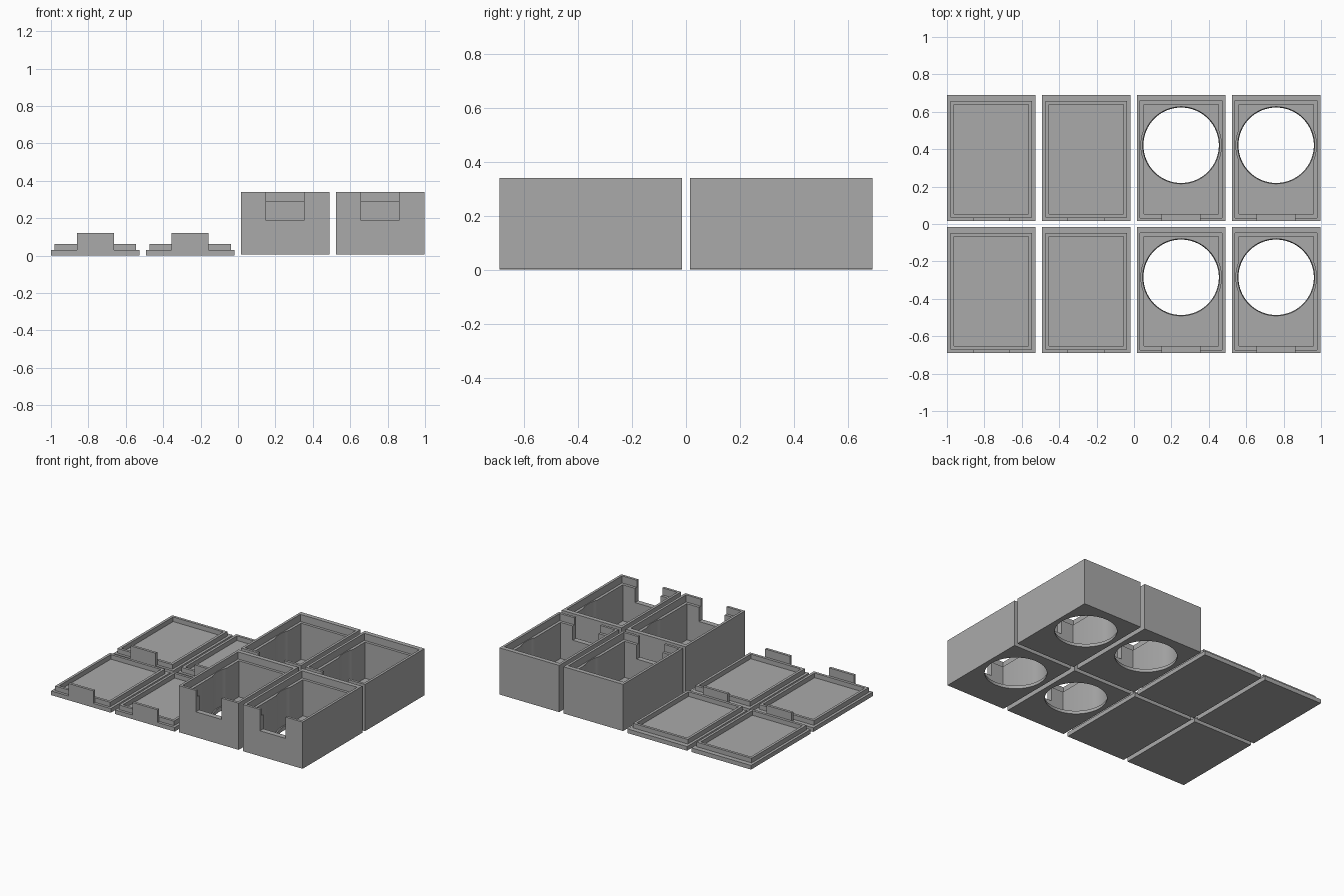
import bpy, bmesh, math
from mathutils import Matrix, Vector

if "Cube" in bpy.data.objects:
    bpy.data.objects.remove(bpy.data.objects["Cube"])

W, L = 0.474, 0.676            # footprint of every part
HX, HY = W / 2, L / 2
grey = bpy.data.materials.new("plain_grey")
grey.diffuse_color = (0.40, 0.40, 0.40, 1)
grey.use_nodes = True
grey.node_tree.nodes["Principled BSDF"].inputs["Base Color"].default_value = grey.diffuse_color


def add_object(name, bm):
    bmesh.ops.recalc_face_normals(bm, faces=bm.faces)
    me = bpy.data.meshes.new(name)
    bm.to_mesh(me)
    bm.free()
    me.materials.append(grey)
    ob = bpy.data.objects.new(name, me)
    bpy.context.collection.objects.link(ob)
    return ob


def block(name, x0, x1, y0, y1, z0, z1):
    bm = bmesh.new()
    bmesh.ops.create_cube(bm, size=1)
    bmesh.ops.scale(bm, vec=(x1 - x0, y1 - y0, z1 - z0), verts=bm.verts)
    bmesh.ops.translate(bm, vec=((x0 + x1) / 2, (y0 + y1) / 2, (z0 + z1) / 2), verts=bm.verts)
    return add_object(name, bm)


def drum(name, y, r0, r1, z0, z1):
    bm = bmesh.new()
    bmesh.ops.create_cone(bm, cap_ends=True, segments=64, radius1=r0, radius2=r1, depth=z1 - z0,
                          matrix=Matrix.Translation(Vector((0, y, (z0 + z1) / 2))))
    return add_object(name, bm)


def combine(base, steps):
    """Apply the boolean steps in order, then remove the helpers."""
    for op, helper in steps:
        helper.hide_render = True
        mod = base.modifiers.new(op, 'BOOLEAN')
        mod.operation, mod.solver, mod.object = op, 'EXACT', helper
    dg = bpy.context.evaluated_depsgraph_get()
    dg.update()
    me = bpy.data.meshes.new_from_object(base.evaluated_get(dg))
    base.modifiers.clear()
    base.data = me
    for op, helper in steps:
        bpy.data.objects.remove(helper, do_unlink=True)
    me.materials.clear()
    me.materials.append(grey)
    bpy.ops.object.select_all(action='DESELECT')
    base.select_set(True)
    bpy.context.view_layer.objects.active = base
    bpy.ops.object.shade_smooth_by_angle(angle=math.radians(30))
    return base


def place(ob, spots):
    """Put the part at the first spot and linked copies at the others."""
    for i, (x, y) in enumerate(spots):
        part = ob if i == 0 else ob.copy()
        if i:
            bpy.context.collection.objects.link(part)
        part.location = (x, y, 0)


# Open box: lid recess, cavity, round relief in the walls, floor hole, front slot
HOLE_Y = 0.068
box = combine(block("open_box", -HX, HX, -HY, HY, 0.005, 0.34), [
    ('DIFFERENCE', block("recess", -HX + 0.018, HX - 0.018, -HY + 0.018, HY - 0.032, 0.289, 0.4)),
    ('DIFFERENCE', block("cavity", -HX + 0.038, HX - 0.038, -HY + 0.038, HY - 0.051, 0.03, 0.4)),
    ('DIFFERENCE', drum("relief", HOLE_Y, 0.215, 0.215, 0.03, 0.30)),
    ('DIFFERENCE', drum("floor_hole", HOLE_Y, 0.199, 0.208, -0.01, 0.04)),
    ('DIFFERENCE', block("slot", -0.102, 0.102, -HY - 0.1, -HY + 0.08, 0.187, 0.4)),
])

# Lid: plate, raised rim and a tab that fills the slot
lid = combine(block("lid", -HX, HX, -HY, HY, 0, 0.03), [
    ('UNION', block("rim", -HX + 0.019, HX - 0.019, -HY + 0.019, HY - 0.034, 0.01, 0.063)),
    ('DIFFERENCE', block("pocket", -HX + 0.038, HX - 0.038, -HY + 0.038, HY - 0.053, 0.03, 0.2)),
    ('UNION', block("tab", -0.099, 0.099, -HY, -HY + 0.019, 0.01, 0.12)),
])

rows = (-0.353, 0.353)
place(box, [(x, y) for x in (0.252, 0.760) for y in rows])
place(lid, [(x, y) for x in (-0.763, -0.256) for y in rows])
